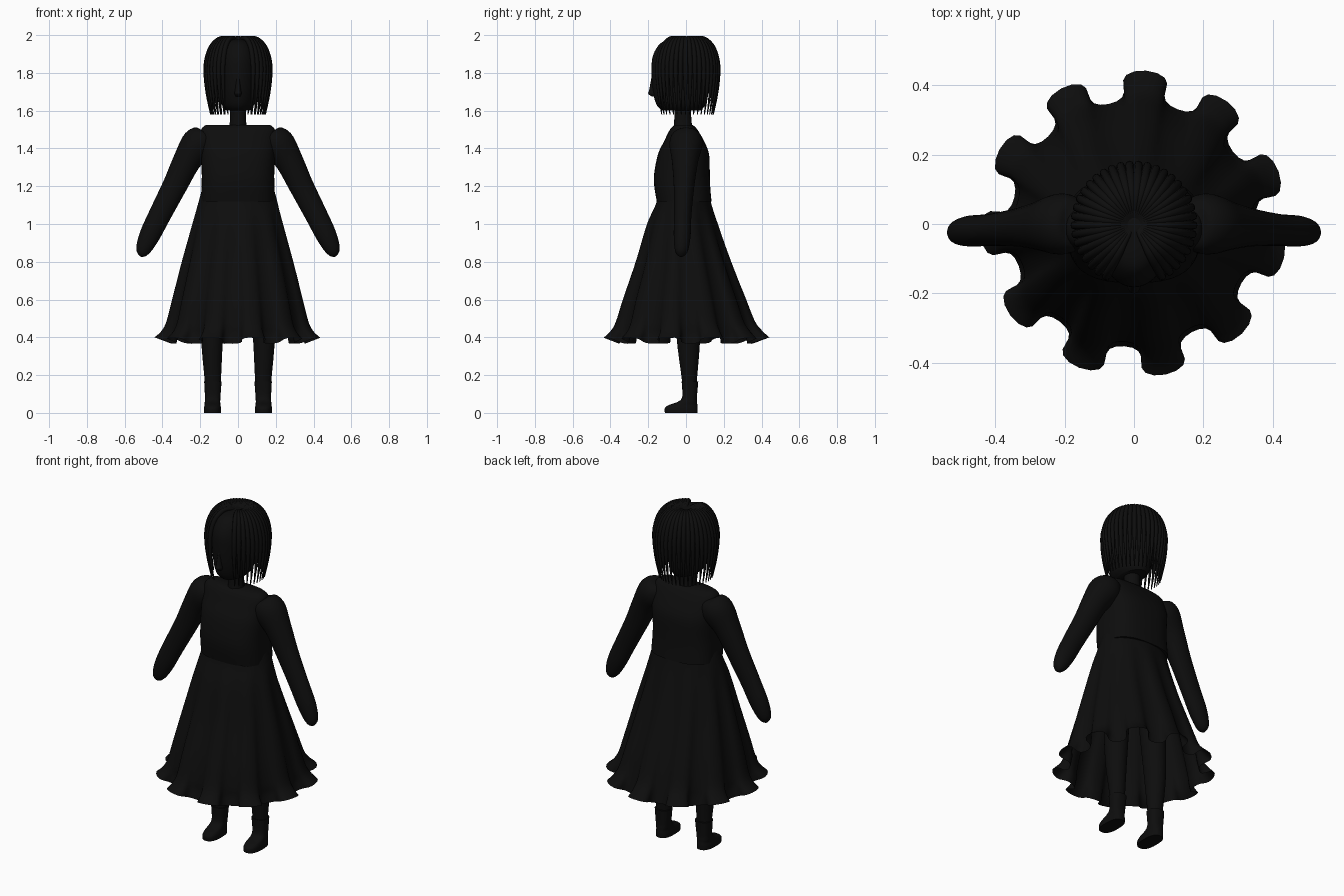
import bpy, bmesh
from math import sin, cos, pi, tau, radians, copysign
from mathutils import Vector

cube = bpy.data.objects.get("Cube")
if cube:
    bpy.data.objects.remove(cube, do_unlink=True)

black = bpy.data.materials.new("soft_black")
black.use_nodes = True
black.diffuse_color = (0.004, 0.004, 0.004, 1)
black.node_tree.nodes["Principled BSDF"].inputs["Base Color"].default_value = (0.004, 0.004, 0.004, 1)


def smooth_rows(rows, steps):
    """Catmull-Rom interpolation through tuples of numbers."""
    pts = [Vector(r) for r in rows]
    out = []
    for i in range(len(pts) - 1):
        a, b, c = pts[max(i - 1, 0)], pts[i], pts[i + 1]
        d = pts[min(i + 2, len(pts) - 1)]
        for k in range(steps):
            t = k / steps
            out.append(0.5 * (2 * b + (c - a) * t + (2 * a - 5 * b + 4 * c - d) * t ** 2
                              + (3 * b - a - 3 * c + d) * t ** 3))
    return out + [pts[-1]]


def add_object(name, data, mirror=False):
    ob = bpy.data.objects.new(name, data)
    bpy.context.collection.objects.link(ob)
    data.materials.append(black)
    if mirror:
        ob.modifiers.new("Mirror", 'MIRROR').use_clip = False
    return ob


def loft(name, rings, caps=(True, True), mirror=False, angle=45):
    """Skin a list of equal rings of points."""
    bm = bmesh.new()
    loops = [[bm.verts.new(p) for p in ring] for ring in rings]
    n = len(loops[0])
    for lo, hi in zip(loops, loops[1:]):
        for i in range(n):
            j = (i + 1) % n
            bm.faces.new((lo[i], lo[j], hi[j], hi[i]))
    for wanted, ring in zip(caps, (loops[0], loops[-1])):
        if wanted:
            bm.faces.new(ring)
    bmesh.ops.recalc_face_normals(bm, faces=bm.faces)
    mesh = bpy.data.meshes.new(name)
    bm.to_mesh(mesh)
    bm.free()
    ob = add_object(name, mesh, mirror)
    bpy.ops.object.select_all(action='DESELECT')
    ob.select_set(True)
    bpy.context.view_layer.objects.active = ob
    bpy.ops.object.shade_smooth_by_angle(angle=radians(angle))
    return ob


def stacked(name, rows, power=2.0, steps=4, n=40, **kw):
    """Rows of (height, centre x, half width, front y, back y)."""
    def sup(v):
        return copysign(abs(v) ** (2 / power), v)
    rings = []
    for z, cx, hx, yf, yb in smooth_rows(rows, steps):
        rings.append([(cx + hx * sup(cos(tau * i / n)),
                       (yf + yb) / 2 + (yb - yf) / 2 * sup(sin(tau * i / n)), z) for i in range(n)])
    return loft(name, rings, **kw)


# Head, nose and neck
stacked("head", [(1.6, 0, .06, -.125, .08), (1.63, 0, .085, -.155, .1), (1.7, 0, .1, -.175, .12),
                 (1.8, 0, .108, -.182, .135), (1.88, 0, .104, -.178, .13), (1.94, 0, .085, -.15, .105),
                 (1.97, 0, .055, -.11, .07), (1.98, 0, .01, -.03, 0)])
stacked("nose", [(1.675, 0, .012, -.182, -.15), (1.69, 0, .019, -.2, -.15), (1.71, 0, .016, -.195, -.15),
                 (1.78, 0, .008, -.182, -.16)], n=16)
stacked("neck", [(1.5, 0, .048, -.065, .035), (1.56, 0, .042, -.062, .028), (1.63, 0, .042, -.062, .028)])

# Hair strands hanging from the crown, open over the face
hair = bpy.data.curves.new("hair", 'CURVE')
hair.dimensions = '3D'
hair.bevel_depth = .013
hair.bevel_resolution = 2
hair.use_fill_caps = True
path = smooth_rows([(.005, 1.965, .5), (.055, 1.984, .7), (.1, 1.978, 1), (.143, 1.935, 1),
                    (.167, 1.86, 1), (.17, 1.78, .9), (.162, 1.68, .55), (.145, 1.58, .2)], 4)
strands = 36
for s in range(strands):
    a = radians(-62 + 304 * s / (strands - 1))
    spline = hair.splines.new('POLY')
    spline.points.add(len(path) - 1)
    for point, (r, z, width) in zip(spline.points, path):
        point.co = (r * cos(a), r * sin(a), z, 1)
        point.radius = width
    spline.use_smooth = True
add_object("hair", hair)

# Bodice
stacked("bodice", [(1.12, 0, .195, -.155, .135), (1.2, 0, .193, -.168, .128), (1.27, 0, .192, -.168, .126),
                   (1.37, 0, .197, -.148, .122), (1.44, 0, .198, -.115, .095), (1.5, 0, .195, -.085, .06),
                   (1.525, 0, .17, -.06, .035)], power=2.7)

# Skirt with a fluted hem: (height, half width, centre y, half depth, ruffle)
LOBES, N = 11, 176
rings = []
for z, hx, cy, hy, amp in smooth_rows([(1.26, .17, -.02, .125, 0), (1.13, .205, -.012, .14, 0),
                                       (1, .238, -.02, .185, .004), (.8, .288, -.015, .245, .01),
                                       (.6, .335, -.01, .315, .014), (.48, .36, -.005, .352, .02),
                                       (.425, .374, 0, .374, .032), (.383, .398, 0, .398, .045)], 5):
    ring = []
    fold = amp / .045
    for i in range(N):
        phi = tau * LOBES * i / N
        t = tau * i / N + radians(85.5) + fold * (.05 * sin(2 * phi) + .012 * sin(phi))
        w = amp * cos(phi)
        ring.append(((hx + w) * cos(t), cy + (hy + w) * sin(t), z + .017 * fold ** 2 * cos(phi)))
    rings.append(ring)
loft("skirt", rings, caps=(True, False), angle=80)

# Arms tapering to rounded mitten hands: (x, height, half width, half depth, centre y)
arm = smooth_rows([(.15, 1.49, .02, .03, 0), (.165, 1.465, .06, .07, 0), (.21, 1.425, .089, .088, 0),
                   (.27, 1.335, .074, .07, -.005), (.333, 1.206, .065, .055, -.01),
                   (.413, 1.05, .059, .046, -.017), (.465, .945, .055, .045, -.02),
                   (.497, .875, .043, .038, -.023), (.51, .842, .027, .026, -.025),
                   (.516, .828, .006, .008, -.025)], 4)
rings = []
for k, (x, z, rx, ry, cy) in enumerate(arm):
    before, after = arm[max(k - 1, 0)], arm[min(k + 1, len(arm) - 1)]
    along = Vector((after[0] - before[0], after[1] - before[1])).normalized()
    rings.append([(x - along.y * rx * cos(tau * i / 28), cy + ry * sin(tau * i / 28),
                   z + along.x * rx * cos(tau * i / 28)) for i in range(28)])
loft("arms", rings, mirror=True)

# Legs and boots
stacked("legs", [(.1, .132, .038, -.012, .052), (.2, .134, .045, -.025, .06), (.4, .137, .058, -.05, .075),
                 (.7, .125, .07, -.07, .08), (1.1, .1, .075, -.08, .08)], n=28, mirror=True)
stacked("boots", [(0, .135, .045, -.112, .062), (.025, .135, .045, -.112, .062), (.042, .135, .042, -.09, .06),
                  (.058, .135, .041, -.045, .059), (.085, .134, .041, -.02, .058), (.165, .133, .046, -.023, .065)],
        power=2.5, n=32, mirror=True)
